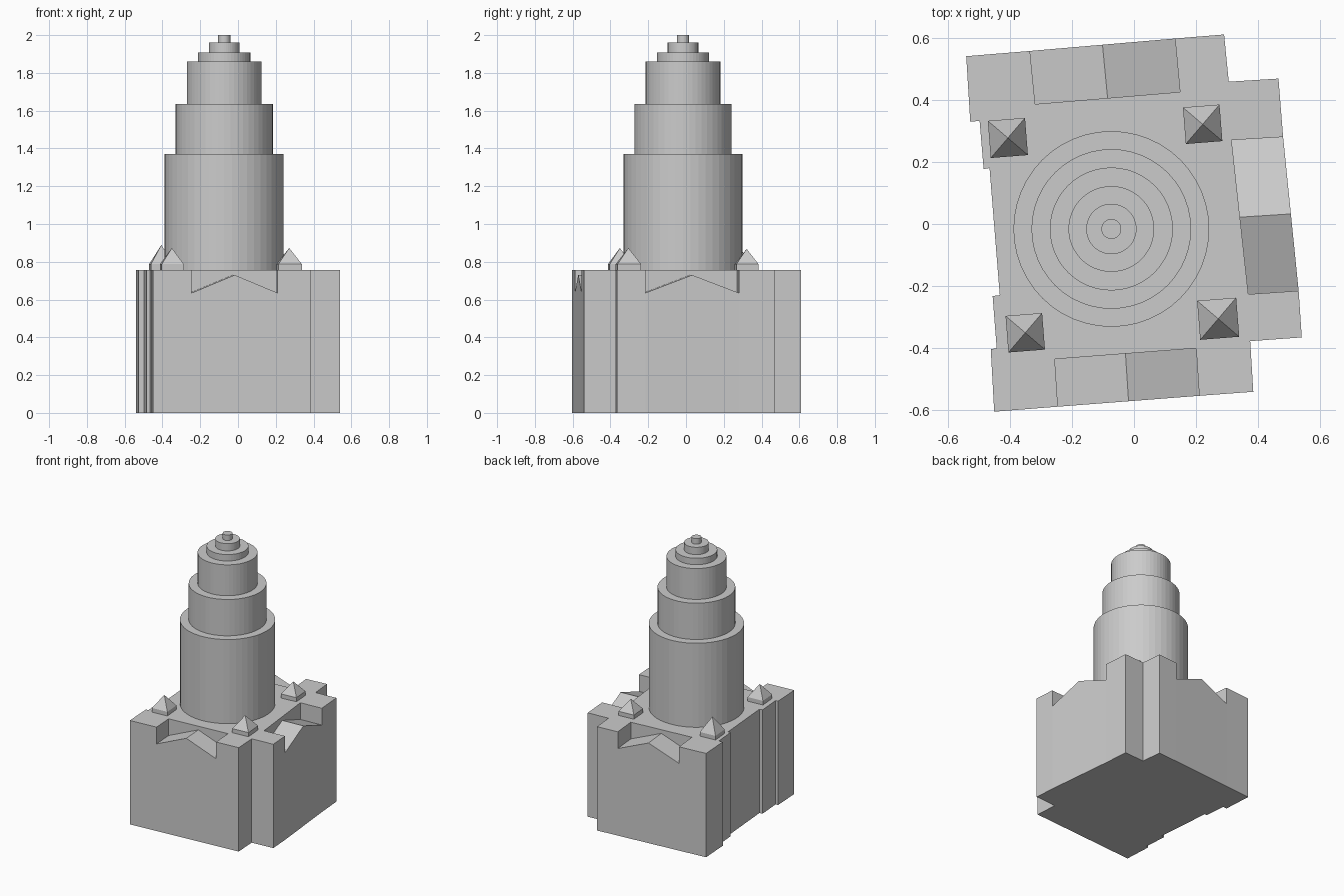
import bpy
import bmesh
from math import radians
from mathutils import Matrix, Vector

default_cube = bpy.data.objects.get("Cube")
if default_cube:
    bpy.data.objects.remove(default_cube, do_unlink=True)

# One plain grey for the whole building
grey = bpy.data.materials.new("light_grey")
grey.use_nodes = True
grey.diffuse_color = (0.6, 0.6, 0.6, 1)
grey.node_tree.nodes["Principled BSDF"].inputs["Base Color"].default_value = (0.6, 0.6, 0.6, 1)

ROOF_Z, EAVE_Z, RIDGE_Z = 0.757, 0.635, 0.73


def finish(name, bm):
    """Turn a bmesh into a named object with outward normals."""
    bmesh.ops.recalc_face_normals(bm, faces=bm.faces)
    mesh = bpy.data.meshes.new(name)
    bm.to_mesh(mesh)
    bm.free()
    mesh.materials.append(grey)
    obj = bpy.data.objects.new(name, mesh)
    bpy.context.collection.objects.link(obj)
    return obj


def extrude_profile(name, points, offset):
    """Sweep a closed 3D profile along an offset vector."""
    bm = bmesh.new()
    face = bm.faces.new([bm.verts.new(p) for p in points])
    swept = bmesh.ops.extrude_face_region(bm, geom=[face], use_keep_orig=True)
    verts = [v for v in swept["geom"] if isinstance(v, bmesh.types.BMVert)]
    bmesh.ops.translate(bm, verts=verts, vec=offset)
    return finish(name, bm)


# Roof notches: outer corner, two inner corners, outer corner
back_notch = [(-0.335, 0.557), (-0.318, 0.386), (0.148, 0.425), (0.132, 0.597)]
right_notch = [(0.48, 0.28), (0.314, 0.27), (0.368, -0.226), (0.53, -0.215)]
front_notch = [(0.21, -0.553), (0.2, -0.4), (-0.255, -0.435), (-0.245, -0.588)]

# Main block: stepped outline with the three notches left open
left_steps = [(-0.45, -0.604), (-0.461, -0.403), (-0.442, -0.4), (-0.455, -0.232),
              (-0.432, -0.229), (-0.465, 0.18), (-0.484, 0.177), (-0.497, 0.332),
              (-0.527, 0.329)]
outline = ([(-0.54, 0.54)] + back_notch
           + [(0.29, 0.61), (0.305, 0.458), (0.465, 0.468)] + right_notch
           + [(0.54, -0.365), (0.374, -0.377), (0.384, -0.54)] + front_notch
           + left_steps)
extrude_profile("main_block", [(x, y, 0) for x, y in outline], Vector((0, 0, ROOF_Z)))

# Low gabled bays that fill the notches
for name, notch in (("back_gable_bay", back_notch),
                    ("left_gable_bay", right_notch),
                    ("front_gable_bay", front_notch)):
    a, inner_a, inner_b, b = [Vector((x, y, 0)) for x, y in notch]
    up = Vector((0, 0, 1))
    bm = bmesh.new()
    rings = []
    for p, q in ((a, b), (inner_a, inner_b)):
        section = [p, q, q + up * EAVE_Z, (p + q) / 2 + up * RIDGE_Z, p + up * EAVE_Z]
        rings.append([bm.verts.new(v) for v in section])
    for ring in rings:
        bm.faces.new(ring)
    for i in range(len(rings[0])):
        j = (i + 1) % len(rings[0])
        bm.faces.new((rings[0][i], rings[0][j], rings[1][j], rings[1][i]))
    finish(name, bm)

# Round stepped tower
base = ROOF_Z
for i, (radius, top) in enumerate(((0.315, 1.37), (0.257, 1.635), (0.198, 1.86),
                                   (0.138, 1.907), (0.081, 1.96), (0.032, 2.0))):
    bm = bmesh.new()
    bmesh.ops.create_cone(bm, cap_ends=True, segments=48, radius1=radius, radius2=radius,
                          depth=top - base,
                          matrix=Matrix.Translation((-0.073, -0.016, (top + base) / 2)))
    finish("tower_tier_%d" % (i + 1), bm)
    base = top

# Corner pyramids on small square plinths
turn = Matrix.Rotation(radians(4.5), 4, "Z")
plinth_z = ROOF_Z + 0.03
for name, x, y, half, apex in (("back_right", -0.406, 0.277, 0.06, 0.889),
                               ("back_left", 0.221, 0.321, 0.059, 0.868),
                               ("front_right", -0.35, -0.35, 0.059, 0.873),
                               ("front_left", 0.271, -0.305, 0.063, 0.873)):
    bm = bmesh.new()
    corners = [(-half, -half), (half, -half), (half, half), (-half, half)]
    low = [bm.verts.new((u, v, ROOF_Z)) for u, v in corners]
    high = [bm.verts.new((u, v, plinth_z)) for u, v in corners]
    tip = bm.verts.new((0, 0, apex))
    bm.faces.new(low)
    for i in range(4):
        j = (i + 1) % 4
        bm.faces.new((low[i], low[j], high[j], high[i]))
        bm.faces.new((high[i], high[j], tip))
    bm.transform(Matrix.Translation((x, y, 0)) @ turn)
    finish(name + "_pyramid", bm)
